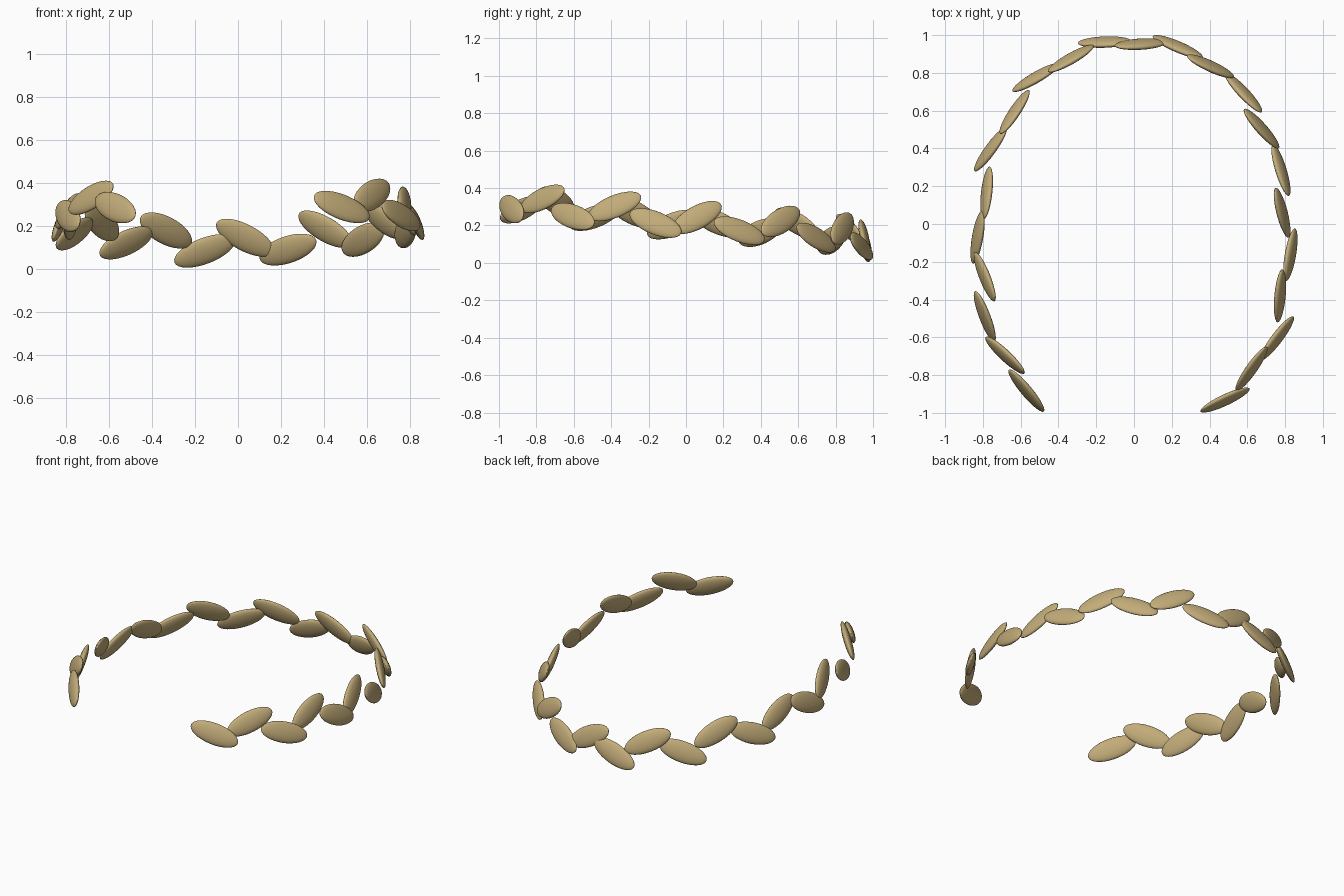
import bpy
from math import radians
from mathutils import Matrix, Vector

if "Cube" in bpy.data.objects:
    bpy.data.objects.remove(bpy.data.objects["Cube"], do_unlink=True)

# Single dull gold colour
gold = bpy.data.materials.new("dull_gold")
gold.use_nodes = True
color = (0.54, 0.41, 0.19, 1.0)
gold.diffuse_color = color
gold.node_tree.nodes["Principled BSDF"].inputs["Base Color"].default_value = color

# Half length, half thickness and half height of one leaf
LEAF_SIZE = Vector((0.15, 0.023, 0.064))
# Every leaf leans its upper edge towards the middle of the wreath
LEAN = Matrix.Rotation(radians(19), 4, "X")

# Leaves in order round the open wreath: centre x, y, z, heading, steepness
LEAVES = [
    (-.57, -.882, .284, 129, 17), (-.683, -.695, .33, 138, 22),
    (-.79, -.49, .245, 110, 18), (-.79, -.28, .268, 113, 24),
    (-.828, -.07, .205, 79, 22), (-.78, .165, .217, 85, 24),
    (-.76, .395, .162, 53, 20), (-.632, .593, .212, 58, 25),
    (-.52, .775, .12, 29, 20), (-.335, .875, .178, 31, 25),
    (-.155, .963, .083, 1, 21), (.033, .952, .144, 5, 28),
    (.232, .938, .089, -24, 18), (.405, .835, .184, -23, 27),
    (.58, .695, .135, -48, 22), (.675, .505, .222, -47, 25),
    (.778, .285, .172, -74, 20), (.784, .06, .243, -74, 28),
    (.828, -.163, .213, -101, 22), (.773, -.38, .302, -94, 22),
    (.757, -.605, .248, -128, 17), (.622, -.767, .342, -124, 20),
    (.482, -.932, .287, -156, 19),
]


def make_leaf_mesh():
    """Flattened ellipsoid with its poles at the leaf tips."""
    bpy.ops.mesh.primitive_uv_sphere_add(segments=24, ring_count=16, radius=1)
    leaf = bpy.context.object
    leaf.data.transform(Matrix.Rotation(radians(90), 4, "Y"))
    leaf.data.transform(Matrix.Diagonal(LEAF_SIZE.to_4d()))
    leaf.data.materials.append(gold)
    bpy.ops.object.shade_smooth()
    mesh = leaf.data
    mesh.name = "leaf"
    bpy.data.objects.remove(leaf, do_unlink=True)
    return mesh


# Leaves tilt up and down by turns, sharing one mesh
mesh = make_leaf_mesh()
for i, (x, y, z, heading, steepness) in enumerate(LEAVES):
    tilt = -steepness if i % 2 == 0 else steepness
    leaf = bpy.data.objects.new(f"wreath_leaf_{i + 1}", mesh)
    leaf.matrix_world = (Matrix.Translation((x, y, z))
                         @ Matrix.Rotation(radians(heading), 4, "Z")
                         @ Matrix.Rotation(radians(tilt), 4, "Y")
                         @ LEAN)
    bpy.context.collection.objects.link(leaf)
